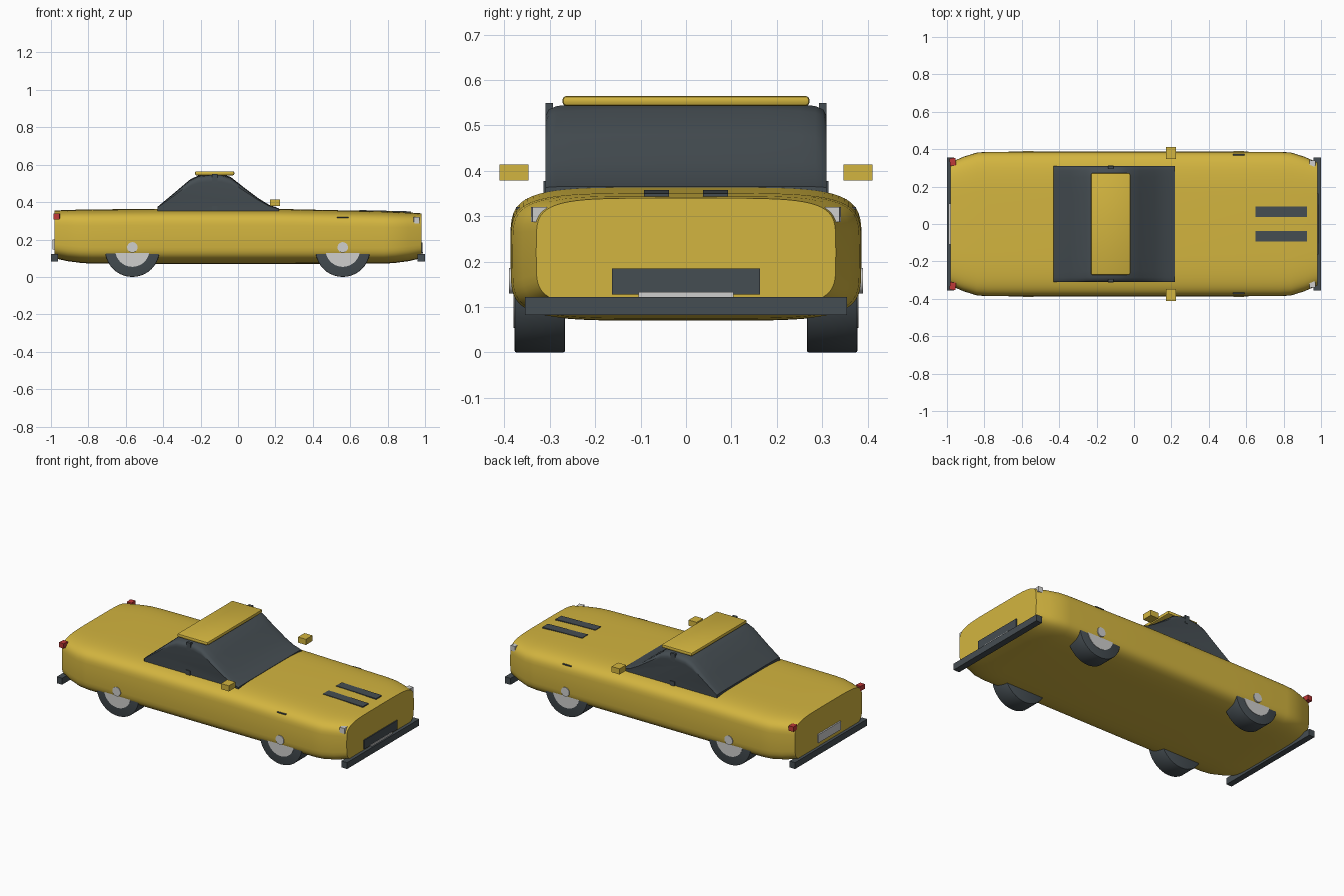
import bpy, bmesh, math
from mathutils import Matrix

if "Cube" in bpy.data.objects:
    bpy.data.objects.remove(bpy.data.objects["Cube"])


def material(name, rgb):
    m = bpy.data.materials.new(name)
    m.use_nodes = True
    m.diffuse_color = (*rgb, 1)
    m.node_tree.nodes["Principled BSDF"].inputs["Base Color"].default_value = (*rgb, 1)
    return m


YELLOW = material("taxi yellow", (0.65, 0.46, 0.05))
DARK = material("dark slate", (0.06, 0.075, 0.085))
LIGHT = material("light grey", (0.62, 0.62, 0.61))
RED = material("tail red", (0.52, 0.04, 0.04))


def finish(bm, name, mat, smooth=None):
    bmesh.ops.recalc_face_normals(bm, faces=bm.faces)
    me = bpy.data.meshes.new(name)
    bm.to_mesh(me)
    bm.free()
    me.materials.append(mat)
    ob = bpy.data.objects.new(name, me)
    bpy.context.collection.objects.link(ob)
    if smooth:
        bpy.ops.object.select_all(action="DESELECT")
        ob.select_set(True)
        bpy.context.view_layer.objects.active = ob
        bpy.ops.object.shade_smooth_by_angle(angle=math.radians(smooth))
    return ob


def loft(name, rings, mat, smooth):
    bm = bmesh.new()
    loops = [[bm.verts.new(p) for p in r] for r in rings]
    n = len(loops[0])
    for a, b in zip(loops, loops[1:]):
        for i in range(n):
            j = (i + 1) % n
            bm.faces.new((a[i], a[j], b[j], b[i]))
    bm.faces.new(loops[0])
    bm.faces.new(loops[-1])
    return finish(bm, name, mat, smooth)


def box(name, xs, ys, zs, mat, bevel=0, turn=0, tilt=0):
    size = [b - a for a, b in (xs, ys, zs)]
    mid = [(a + b) / 2 for a, b in (xs, ys, zs)]
    bm = bmesh.new()
    rot = Matrix.Rotation(turn, 4, "Z") @ Matrix.Rotation(tilt, 4, "Y")
    bmesh.ops.create_cube(bm, size=1, matrix=Matrix.Translation(mid) @ rot @ Matrix.Diagonal((*size, 1)))
    if bevel:
        bmesh.ops.bevel(bm, geom=bm.edges[:], offset=bevel, segments=2, affect="EDGES", profile=0.5)
    return finish(bm, name, mat, 40 if bevel else None)


def disc(name, x, y, z, radius, depth, mat, bevel=0):
    bm = bmesh.new()
    place = Matrix.Translation((x, y, z)) @ Matrix.Rotation(math.pi / 2, 4, "X")
    bmesh.ops.create_cone(bm, cap_ends=True, segments=40, radius1=radius, radius2=radius, depth=depth, matrix=place)
    if bevel:
        rims = [e for e in bm.edges if any(len(f.verts) > 4 for f in e.link_faces)]
        bmesh.ops.bevel(bm, geom=rims, offset=bevel, segments=2, affect="EDGES", profile=0.5)
    return finish(bm, name, mat, 35)


# Body shell: rounded sections lofted from tail to nose
def body_ring(x, half_width, low, high, steps=64, power=0.4):
    ring = []
    for i in range(steps):
        a = math.tau * i / steps
        c, s = math.cos(a), math.sin(a)
        ring.append((x, half_width * math.copysign(abs(c) ** power, c),
                     (low + high) / 2 + (high - low) / 2 * math.copysign(abs(s) ** power, s)))
    return ring


sections = [(-0.982, 0.33, 0.1, 0.355), (-0.91, 0.36, 0.084, 0.358), (-0.84, 0.382, 0.075, 0.36),
            (-0.78, 0.386, 0.071, 0.361), (-0.4, 0.387, 0.07, 0.364), (0.2, 0.387, 0.07, 0.364),
            (0.78, 0.386, 0.071, 0.351), (0.84, 0.382, 0.075, 0.348), (0.91, 0.36, 0.084, 0.345),
            (0.98, 0.33, 0.1, 0.34)]
loft("body", [body_ring(*s) for s in sections], YELLOW, 35)

# Glass cabin: side profile lofted across the width, rounded towards the sides
profile = [(-0.43, 0.34), (-0.43, 0.375), (-0.34, 0.45), (-0.255, 0.522), (-0.21, 0.543), (-0.15, 0.55),
           (-0.09, 0.55), (-0.04, 0.535), (0.03, 0.48), (0.11, 0.42), (0.165, 0.386), (0.22, 0.366), (0.22, 0.34)]
across = [(0.308, 0.8), (0.309, 0.87), (0.302, 0.93), (0.285, 0.965), (0.25, 0.985), (0.16, 1)]
across = [(-y, s) for y, s in across] + across[::-1]
loft("cabin", [[(x, y, 0.34 + (z - 0.34) * s) for x, z in profile] for y, s in across], DARK, 40)

# Roof panel
box("roof_panel", (-0.23, -0.02), (-0.272, 0.272), (0.543, 0.565), YELLOW, 0.008)

# Bumpers, grille and plates
box("front_bumper", (0.96, 1), (-0.355, 0.355), (0.082, 0.122), DARK)
box("rear_bumper", (-1, -0.963), (-0.355, 0.355), (0.082, 0.122), DARK)
box("grille", (0.97, 0.986), (-0.163, 0.163), (0.128, 0.185), DARK)
box("front_plate", (0.98, 0.99), (-0.105, 0.105), (0.1, 0.133), LIGHT)
box("rear_plate", (-0.991, -0.975), (-0.11, 0.11), (0.148, 0.2), LIGHT)

# Paired parts on each side
for side, label in ((1, "left"), (-1, "right")):
    def pair(a, b):
        return tuple(sorted((side * a, side * b)))

    box(f"{label}_mirror", (0.17, 0.225), pair(0.347, 0.411), (0.379, 0.414), YELLOW)
    box(f"{label}_hood_vent", (0.65, 0.925), pair(0.037, 0.093), (0.338, 0.354), DARK, tilt=0.025)
    box(f"{label}_headlight", (0.938, 0.97), pair(0.308, 0.34), (0.287, 0.32), LIGHT, turn=-0.1 * side)
    box(f"{label}_tail_light", (-0.985, -0.953), pair(0.312, 0.352), (0.308, 0.338), RED, turn=0.1 * side)
    box(f"{label}_side_marker", (0.53, 0.59), pair(0.36, 0.374), (0.315, 0.32), DARK)
    box(f"{label}_roof_clip", (-0.14, -0.11), pair(0.293, 0.309), (0.5, 0.55), DARK)
    box(f"{label}_sill_clip", (-0.14, -0.11), pair(0.298, 0.314), (0.34, 0.378), DARK)
    for x, end in ((0.56, "front"), (-0.565, "rear")):
        disc(f"{end}_{label}_tyre", x, side * 0.322, 0.146, 0.146, 0.112, DARK, 0.005)
        disc(f"{end}_{label}_rim", x, side * 0.37, 0.146, 0.092, 0.02, LIGHT)
        disc(f"{end}_{label}_hub", x, side * 0.375, 0.158, 0.028, 0.03, LIGHT)
